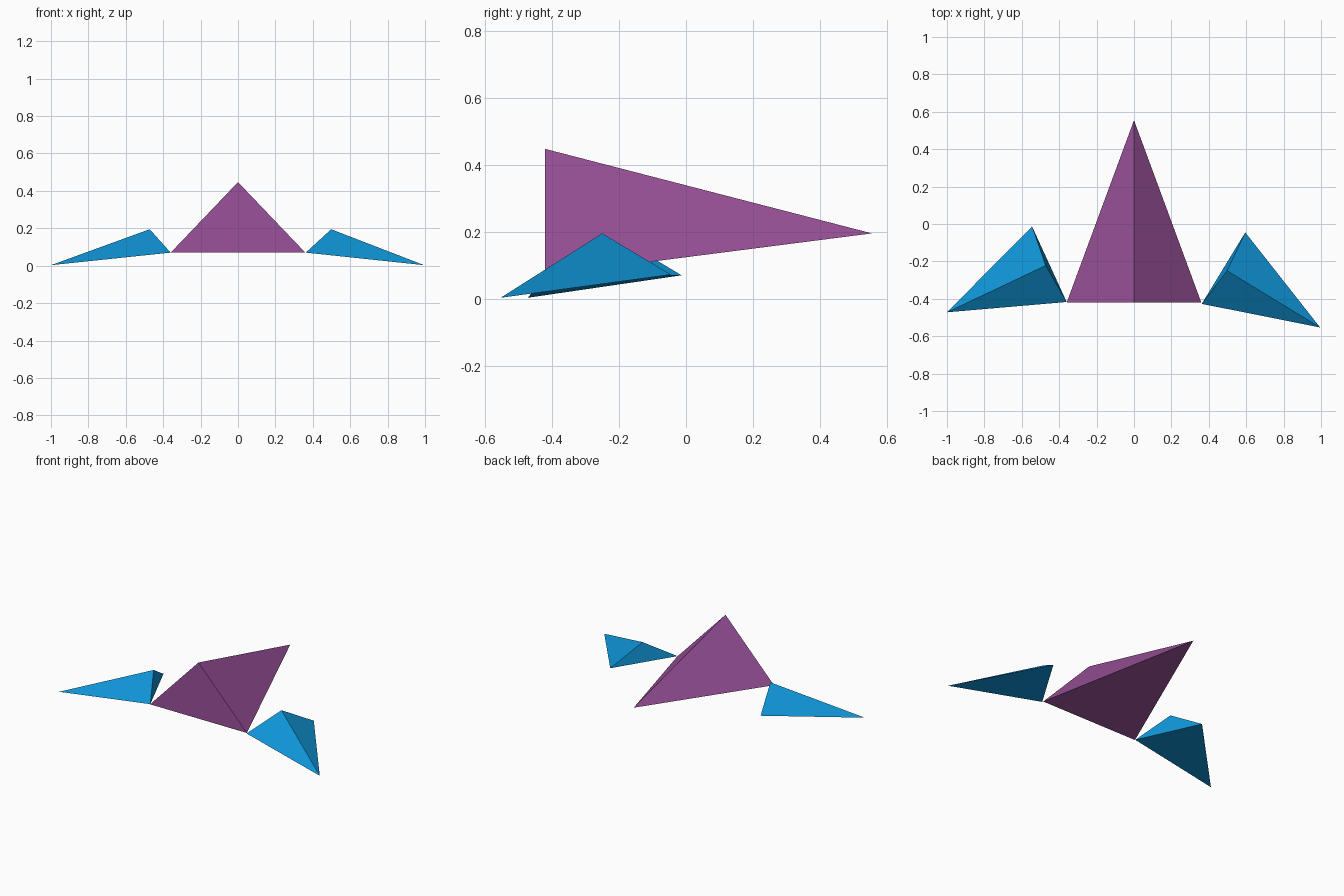
import bpy, bmesh
from mathutils import Vector

if "Cube" in bpy.data.objects:
    bpy.data.objects.remove(bpy.data.objects["Cube"])


def material(name, rgb):
    m = bpy.data.materials.new(name)
    m.diffuse_color = (*rgb, 1.0)
    m.use_nodes = True
    m.node_tree.nodes["Principled BSDF"].inputs["Base Color"].default_value = m.diffuse_color
    return m


def tetrahedron(name, corners, mat):
    """Closed four-sided solid with outward-facing flat faces."""
    bm = bmesh.new()
    verts = [bm.verts.new(Vector(c)) for c in corners]
    for skip in range(4):
        bm.faces.new([v for i, v in enumerate(verts) if i != skip])
    bmesh.ops.recalc_face_normals(bm, faces=bm.faces[:])
    mesh = bpy.data.meshes.new(name)
    bm.to_mesh(mesh)
    bm.free()
    mesh.materials.append(mat)
    obj = bpy.data.objects.new(name, mesh)
    bpy.context.collection.objects.link(obj)
    return obj


purple = material("purple", (0.33, 0.085, 0.33))
blue = material("blue", (0.005, 0.30, 0.68))

# Central body: upright triangular end tapering to a point at +y
tetrahedron("body", [(-0.36, -0.42, 0.07), (0.36, -0.42, 0.07),
                     (0, -0.42, 0.447), (0, 0.555, 0.195)], purple)

# Wings: outer tip, root touching the body, rear corner, ridge peak
tetrahedron("left_wing", [(-1.0, -0.472, 0.003), (-0.36, -0.417, 0.07),
                          (-0.545, -0.013, 0.07), (-0.472, -0.222, 0.195)], blue)
tetrahedron("right_wing", [(0.995, -0.553, 0.003), (0.362, -0.427, 0.07),
                           (0.595, -0.045, 0.072), (0.498, -0.25, 0.195)], blue)
